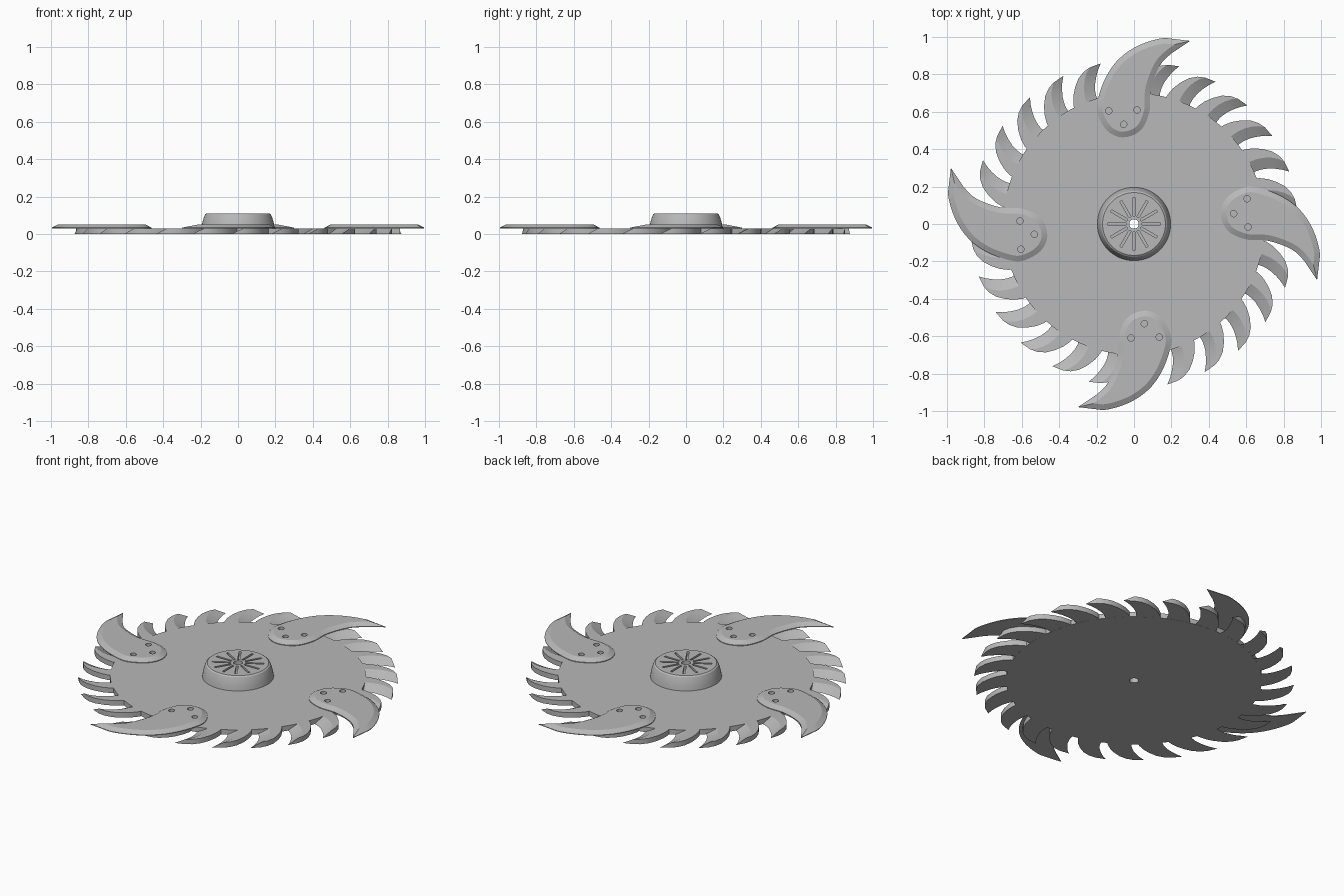
import bpy, bmesh, math
from math import radians, cos, sin, pi
from mathutils import Matrix, Vector

default = bpy.data.objects.get("Cube")
if default:
    bpy.data.objects.remove(default)

steel = bpy.data.materials.new("brushed steel grey")
steel.use_nodes = True
COLOUR = (0.48, 0.48, 0.48, 1)
steel.diffuse_color = COLOUR
steel.node_tree.nodes["Principled BSDF"].inputs["Base Color"].default_value = COLOUR

HOLE, ROOT, TOP = 0.025, 0.70, 0.03
TEETH = 26


def make_object(name, bm):
    bmesh.ops.remove_doubles(bm, verts=bm.verts, dist=1e-5)
    bmesh.ops.recalc_face_normals(bm, faces=bm.faces)
    mesh = bpy.data.meshes.new(name)
    bm.to_mesh(mesh)
    bm.free()
    mesh.materials.append(steel)
    obj = bpy.data.objects.new(name, mesh)
    bpy.context.collection.objects.link(obj)
    return obj


def loft(bm, sections, closed=False):
    """Skin a list of closed cross-sections."""
    rings = [[bm.verts.new(p) for p in s] for s in sections]
    n = len(rings[0])
    pairs = list(zip(rings, rings[1:]))
    if closed:
        pairs.append((rings[-1], rings[0]))
    else:
        bm.faces.new(rings[0])
        bm.faces.new(rings[-1])
    for a, b in pairs:
        for i in range(n):
            j = (i + 1) % n
            bm.faces.new((a[i], a[j], b[j], b[i]))


def lathe(name, profile, steps=104):
    bm = bmesh.new()
    angles = [2 * pi * i / steps for i in range(steps)]
    loft(bm, [[(r * cos(a), r * sin(a), z) for r, z in profile] for a in angles], True)
    return make_object(name, bm)


def cut(obj, cutter_bm):
    """Subtract a cutter and bake the result."""
    cutter = make_object("cutter", cutter_bm)
    cutter.hide_render = True
    mod = obj.modifiers.new("cut", 'BOOLEAN')
    mod.operation, mod.solver, mod.object = 'DIFFERENCE', 'EXACT', cutter
    deps = bpy.context.evaluated_depsgraph_get()
    baked = bpy.data.meshes.new_from_object(obj.evaluated_get(deps))
    obj.modifiers.clear()
    obj.data = baked
    bpy.data.objects.remove(cutter)


def smooth_curve(points, samples=4):
    """Catmull-Rom curve; the first and last spans stay straight."""
    out = [points[0]]
    for p0, p1, p2, p3 in zip(points, points[1:], points[2:], points[3:]):
        a, b, c, d = (Vector(p) for p in (p0, p1, p2, p3))
        for k in range(samples):
            t = k / samples
            out.append((b * 2 + (c - a) * t + (a * 2 - b * 5 + c * 4 - d) * t * t
                        + (b * 3 - a - c * 3 + d) * t ** 3) / 2)
    return out + [points[-2], points[-1]]


# Round plate with a centre hole
disc = lathe("saw_disc", [(HOLE, 0), (ROOT, 0), (ROOT, TOP), (HOLE, TOP)])

# Curved rim teeth: (degrees behind the tip, radius) for each edge
back = [(15.9, .685), (15.3, .715), (13.8, .755), (11.7, .795), (9.2, .833), (6.5, .858), (4, .87)]
crease = [(9.7, .685), (9.6, .71), (9.2, .745), (8.4, .78), (7.2, .815), (5.7, .847), (4, .87)]
hook = [(4.4, .685), (4.8, .71), (4.6, .74), (3.9, .775), (2.8, .81), (1.5, .845), (0, .877)]


def polar(point, angle, z):
    a = radians(angle + point[0])
    return (point[1] * cos(a), point[1] * sin(a), z)


bm = bmesh.new()
for k in range(TEETH):
    tip = 18.6 + 360 / TEETH * k
    loft(bm, [[polar(b, tip, TOP), polar(c, tip, TOP), polar(h, tip, 0.001), polar(b, tip, 0)]
              for b, c, h in zip(back, crease, hook)])
teeth = make_object("rim_teeth", bm)

# Four large hooked blades with sloping edges and three bolt holes each
outline = smooth_curve([
    (.30, .979), (.166, .995), (.03, .957), (-.075, .888), (-.144, .797), (-.187, .69),
    (-.198, .60), (-.145, .50), (-.06, .463), (.035, .50), (.083, .60), (.09, .72),
    (.137, .845), (.203, .914), (.30, .979)])[:-1]
bolts = [(-.135, .605), (-.055, .533), (.016, .61)]
blades = []
for side, turn in (("back", 0), ("right", 90), ("front", 180), ("left", 270)):
    bm = bmesh.new()
    face = bm.faces.new([bm.verts.new((p[0], p[1], TOP)) for p in outline])
    bmesh.ops.recalc_face_normals(bm, faces=[face])
    side_faces = bmesh.ops.extrude_face_region(bm, geom=[face])["geom"]
    top = [g for g in side_faces if isinstance(g, bmesh.types.BMFace)][0]
    for v in top.verts:
        v.co.z += 0.004
    top.normal_update()
    if top.normal.z < 0:
        top.normal_flip()
    bmesh.ops.inset_region(bm, faces=[top], thickness=0.03, use_even_offset=True)
    for v in top.verts:
        v.co.z = 0.05
    blade = make_object(side + "_blade", bm)
    cutter = bmesh.new()
    for x, y in bolts:
        bmesh.ops.create_cone(cutter, cap_ends=True, segments=20, radius1=.017, radius2=.017,
                              depth=.1, matrix=Matrix.Translation((x, y, .05)))
    cut(blade, cutter)
    blade.data.transform(Matrix.Rotation(radians(turn), 4, 'Z'))
    blades.append(blade)

# Raised hub with radial slots
hub = lathe("hub", [(HOLE, TOP), (.196, TOP), (.192, .055), (.184, .085), (.176, .104),
                    (.168, .11), (HOLE, .11)], 64)
cutter = bmesh.new()
for k in range(12):
    spin = Matrix.Rotation(2 * pi * k / 12, 4, 'Z')
    bmesh.ops.create_cube(cutter, size=1, matrix=spin @ Matrix.Translation((.092, 0, .11))
                          @ Matrix.Diagonal((.10, .012, .04, 1)))
cut(hub, cutter)

# Smooth shading with crisp bevels
for obj in bpy.context.view_layer.objects:
    obj.select_set(obj in [disc, teeth, hub] + blades)
bpy.context.view_layer.objects.active = disc
bpy.ops.object.shade_smooth_by_angle(angle=radians(20))
